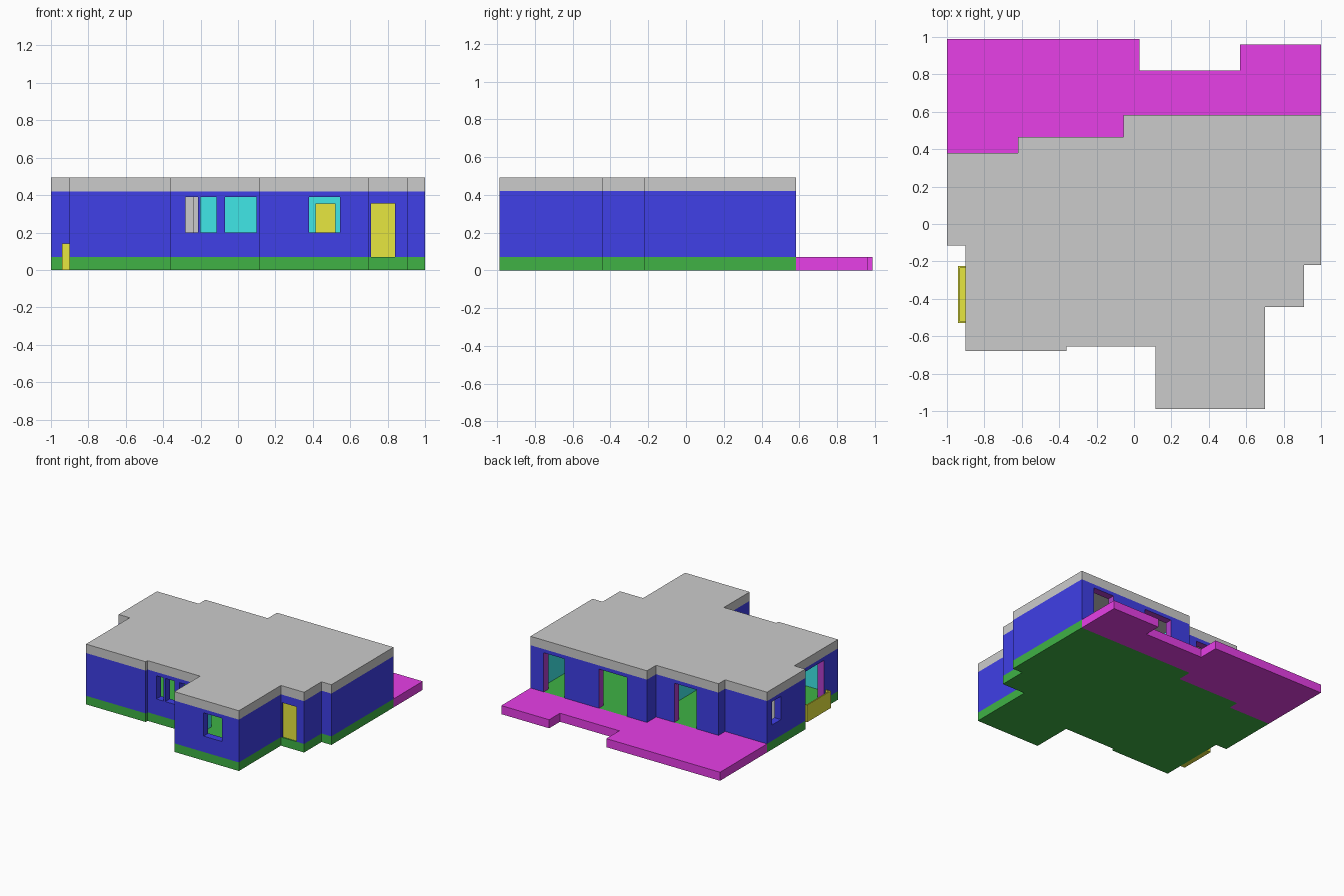
import bpy, bmesh
from mathutils import Vector

if "Cube" in bpy.data.objects:
    bpy.data.objects.remove(bpy.data.objects["Cube"])


def material(name, rgb):
    m = bpy.data.materials.new(name)
    m.diffuse_color = (*rgb, 1)
    m.use_nodes = True
    m.node_tree.nodes["Principled BSDF"].inputs["Base Color"].default_value = m.diffuse_color
    return m


BLUE = material("blue", (0.05, 0.05, 0.8))
CYAN = material("cyan", (0.05, 0.8, 0.8))
MAGENTA = material("magenta", (0.8, 0.05, 0.8))
GREEN = material("green", (0.05, 0.45, 0.06))
YELLOW = material("yellow", (0.8, 0.8, 0.05))
PURPLE = material("purple", (0.45, 0.05, 0.6))


def add_prism(bm, outline, z0, z1, index=0):
    verts = [bm.verts.new((x, y, z0)) for x, y in outline]
    base = bm.faces.new(verts)
    base.material_index = index
    ext = bmesh.ops.extrude_face_region(bm, geom=[base], use_keep_orig=True)["geom"]
    for f in ext:
        if isinstance(f, bmesh.types.BMFace):
            f.material_index = index
    bmesh.ops.translate(bm, vec=(0, 0, z1 - z0),
                        verts=[v for v in ext if isinstance(v, bmesh.types.BMVert)])
    for v in verts:
        for f in v.link_faces:
            f.material_index = index


def make(name, prisms, mats=()):
    """Object from a list of (outline, z0, z1[, material slot])."""
    bm = bmesh.new()
    for p in prisms:
        add_prism(bm, *p)
    bmesh.ops.recalc_face_normals(bm, faces=bm.faces)
    mesh = bpy.data.meshes.new(name)
    bm.to_mesh(mesh)
    bm.free()
    for m in mats:
        mesh.materials.append(m)
    ob = bpy.data.objects.new(name, mesh)
    bpy.context.collection.objects.link(ob)
    return ob


def rect(x0, x1, y0, y1):
    return [(x0, y0), (x1, y0), (x1, y1), (x0, y1)]


def inset(outline, t):
    """Inset a counter-clockwise right-angled outline."""
    pts = [Vector(p) for p in outline]
    out = []
    for i, p in enumerate(pts):
        a = (p - pts[i - 1]).normalized()
        b = (pts[(i + 1) % len(pts)] - p).normalized()
        out.append((p.x - t * (a.y + b.y), p.y + t * (a.x + b.x)))
    return out


def cut(target, cutter):
    cutter.hide_render = True
    mod = target.modifiers.new("cut", "BOOLEAN")
    mod.operation = "DIFFERENCE"
    mod.solver = "EXACT"
    mod.object = cutter
    bpy.context.view_layer.objects.active = target
    bpy.ops.object.modifier_apply(modifier=mod.name)
    bpy.data.objects.remove(cutter)


FLOOR, CEILING, ROOF = 0.07, 0.42, 0.493
SILL, HEAD, DOOR_HEAD = 0.20, 0.39, 0.355

house = [(-0.90, -0.68), (-0.36, -0.68), (-0.36, -0.655), (0.115, -0.655),
         (0.115, -0.988), (0.70, -0.988), (0.70, -0.445), (0.91, -0.445),
         (0.91, -0.22), (1.0, -0.22), (1.0, 0.583), (-0.055, 0.583),
         (-0.055, 0.465), (-0.62, 0.465), (-0.62, 0.38), (-1.0, 0.38),
         (-1.0, -0.115), (-0.90, -0.115)]
terrace = house[10:16] + [(-1.0, 0.988), (0.03, 0.988), (0.03, 0.82),
                          (0.567, 0.82), (0.567, 0.96), (1.0, 0.96)]

# Slabs
make("floor_slab", [(house, 0, FLOOR)], [GREEN])
make("terrace", [(terrace, 0, FLOOR)], [MAGENTA])
make("flat_roof", [(house, CEILING, ROOF)])

# Outer walls, cyan on the inside
slots = [BLUE, CYAN, PURPLE]
walls = make("outer_walls", [(house, FLOOR, CEILING)], slots)
cut(walls, make("room_cutter", [(inset(house, 0.06), 0.0, 0.5, 1)], slots))

# Window openings and full-height openings with purple reveals
windows = [rect(-0.28, -0.215, -0.75, -0.57), rect(-0.20, -0.115, -0.75, -0.57),
           rect(-0.07, 0.10, -0.75, -0.57), rect(0.38, 0.545, -1.05, -0.90),
           rect(-1.1, -0.92, 0.20, 0.315)]
doorways = [rect(0.69, 0.88, 0.5, 0.65), rect(0.127, 0.38, 0.5, 0.65),
            rect(-0.42, -0.22, 0.38, 0.55), rect(-0.96, -0.82, -0.50, -0.25)]
openings = [(w, SILL, HEAD, 0) for w in windows]
openings += [(d, 0.05, HEAD, 2) for d in doorways]
openings.append((rect(0.71, 0.84, -0.5, -0.36), 0.05, DOOR_HEAD, 0))
cut(walls, make("opening_cutter", openings, slots))

# Doors
make("entrance_door", [(rect(0.71, 0.84, -0.435, -0.405), FLOOR, DOOR_HEAD)], [YELLOW])
make("inner_door", [(rect(0.415, 0.52, -0.46, -0.39), FLOOR, DOOR_HEAD)], [YELLOW])

# Inner partitions
for name, r in (("front_room_partition", rect(0.175, 0.66, -0.445, -0.405)),
                ("middle_partition", rect(-0.20, 0.94, -0.14, -0.10)),
                ("rear_partition", rect(-0.03, 0.005, -0.10, 0.41))):
    make(name, [(r, FLOOR, CEILING)], [CYAN])
make("store_partition", [(rect(-0.94, -0.24, 0.03, 0.07), FLOOR, CEILING),
                         (rect(-0.24, -0.20, -0.20, 0.07), FLOOR, CEILING)])

# Side balcony: slab with a thin railing on three sides
make("balcony_slab", [(rect(-0.93, -0.90, -0.52, -0.235), 0, FLOOR)], [YELLOW])
rail = [(-0.90, -0.53), (-0.90, -0.52), (-0.93, -0.52), (-0.93, -0.235),
        (-0.90, -0.235), (-0.90, -0.225), (-0.94, -0.225), (-0.94, -0.53)]
make("balcony_railing", [(rail, 0, 0.14)], [YELLOW])
